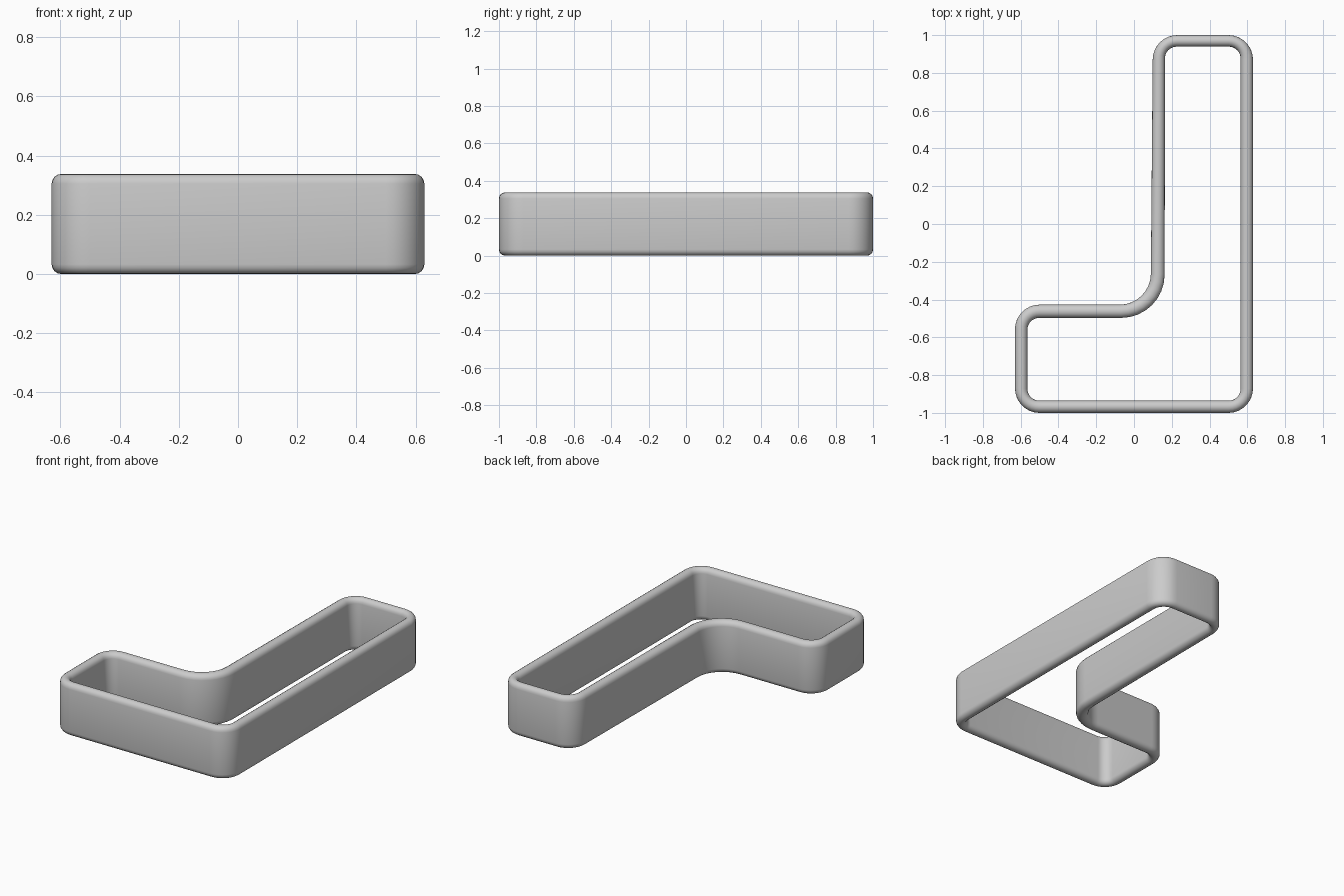
import bpy, bmesh
from math import cos, sin, pi, tan
from mathutils import Vector

if "Cube" in bpy.data.objects:
    bpy.data.objects.remove(bpy.data.objects["Cube"])

HEIGHT = 0.338
SEG = 8       # steps per outline corner
EDGE = 8      # steps per half-round rim


def rounded_outline(corners):
    """Round every (x, y, radius) corner of a closed polygon with an arc."""
    pts = []
    n = len(corners)
    for i in range(n):
        p = Vector(corners[i][:2])
        r = corners[i][2]
        a = (Vector(corners[i - 1][:2]) - p).normalized()
        b = (Vector(corners[(i + 1) % n][:2]) - p).normalized()
        half = a.angle(b) / 2
        start = p + a * (r / tan(half))
        end = p + b * (r / tan(half))
        centre = p + (a + b).normalized() * (r / sin(half))
        u, v = start - centre, end - centre
        sweep = u.angle(v)
        for k in range(SEG + 1):
            t = k / SEG
            pts.append(centre + (u * sin((1 - t) * sweep) + v * sin(t * sweep)) / sin(sweep))
    return pts


# outer and inner edges of the L-shaped wall
outer = rounded_outline([(0.63, -1, 0.13), (0.63, 1, 0.13), (0.1, 1, 0.13),
                         (0.088, -0.427, 0.165), (-0.63, -0.427, 0.13), (-0.63, -1, 0.13)])
inner = rounded_outline([(0.564, -0.935, 0.062), (0.564, 0.939, 0.062), (0.164, 0.939, 0.062),
                         (0.162, -0.497, 0.23), (-0.564, -0.497, 0.062), (-0.564, -0.935, 0.062)])

# wall cross-section with half-round rims: (blend outer to inner, height)
rim = 0.033
section = []
for base, start in ((HEIGHT - rim, 0), (rim, pi)):
    for k in range(EDGE + 1):
        a = start + pi * k / EDGE
        section.append((0.5 - 0.5 * cos(a), base + rim * sin(a)))

# sweep the section around the outline
bm = bmesh.new()
rings = [[bm.verts.new((*o.lerp(i, t), z)) for t, z in section] for o, i in zip(outer, inner)]
m = len(section)
for j, ring in enumerate(rings):
    prev = rings[j - 1]
    for k in range(m):
        bm.faces.new((prev[k], ring[k], ring[(k + 1) % m], prev[(k + 1) % m]))
bmesh.ops.recalc_face_normals(bm, faces=bm.faces)
mesh = bpy.data.meshes.new("letter_shaped_wall")
bm.to_mesh(mesh)
bm.free()
wall = bpy.data.objects.new("corner_cutter_wall", mesh)
bpy.context.collection.objects.link(wall)

bpy.context.view_layer.objects.active = wall
wall.select_set(True)
bpy.ops.object.shade_smooth_by_angle()
